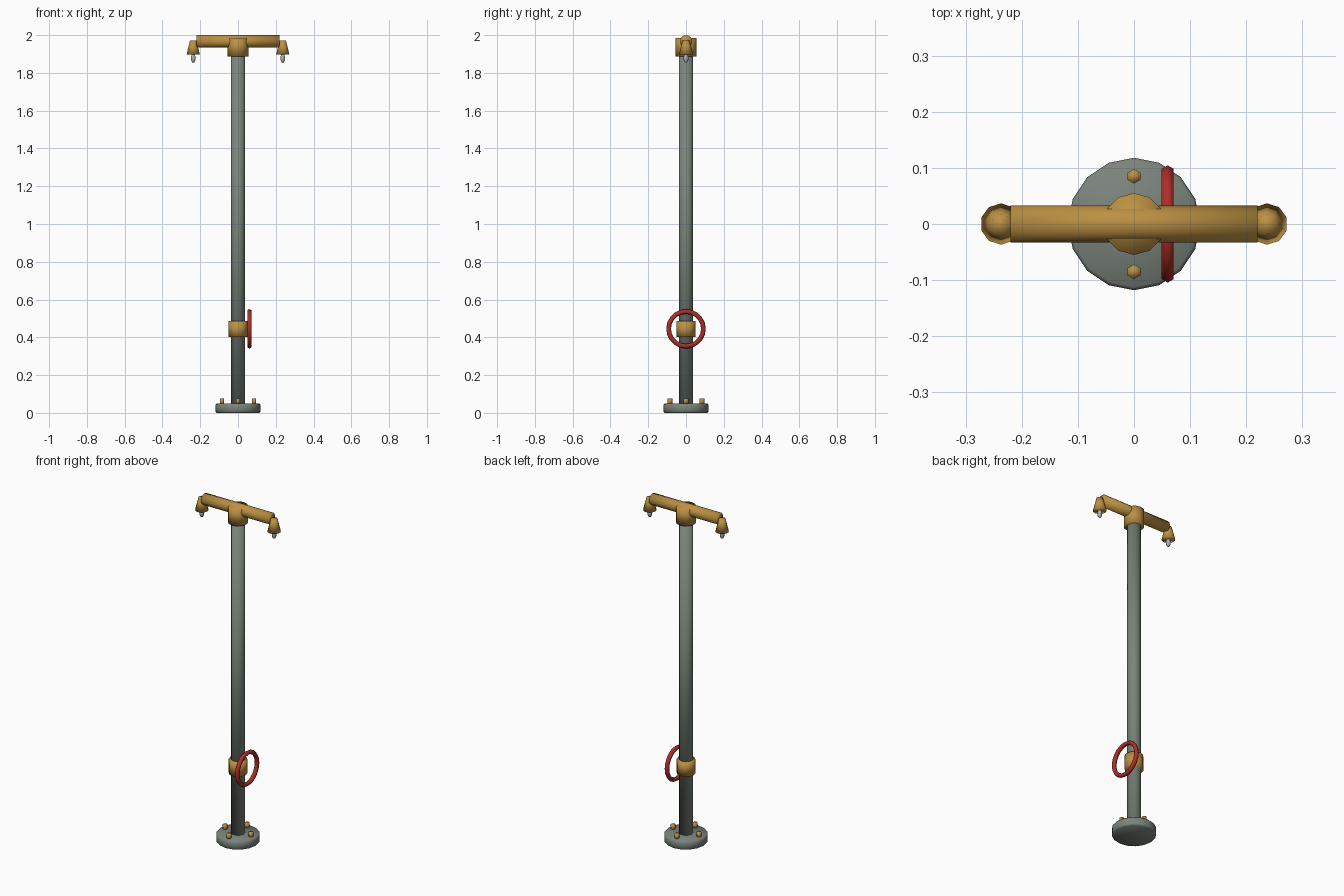
import bpy
import math

if "Cube" in bpy.data.objects:
    bpy.data.objects.remove(bpy.data.objects["Cube"], do_unlink=True)


def make_material(name, color):
    mat = bpy.data.materials.new(name)
    mat.use_nodes = True
    mat.diffuse_color = (*color, 1)
    mat.node_tree.nodes["Principled BSDF"].inputs["Base Color"].default_value = (*color, 1)
    return mat


brass = make_material("brass", (0.50, 0.28, 0.055))
steel = make_material("grey_steel", (0.20, 0.23, 0.20))
red = make_material("red_paint", (0.42, 0.028, 0.022))
chrome = make_material("pale_metal", (0.38, 0.45, 0.48))


def finish(name, mat):
    obj = bpy.context.object
    obj.name = name
    obj.data.materials.append(mat)
    bpy.ops.object.shade_smooth()
    return obj


def tube(name, mat, radius, bottom, top, sides, x=0, y=0, top_radius=None):
    """Upright cylinder, or a tapered one when top_radius is given."""
    bpy.ops.mesh.primitive_cone_add(
        vertices=sides, radius1=radius,
        radius2=radius if top_radius is None else top_radius,
        depth=top - bottom, location=(x, y, (bottom + top) / 2))
    return finish(name, mat)


# Base flange with a softened rim, and its ring of bolts
base = tube("base_flange", steel, 0.118, 0, 0.05, 16)
bevel = base.modifiers.new("rim", "BEVEL")
bevel.width = 0.006
bevel.segments = 1
for i in range(4):
    a = i * math.pi / 2
    tube(f"flange_bolt_{i + 1}", brass, 0.013, 0.045, 0.076, 6,
         0.085 * math.cos(a), 0.085 * math.sin(a))

# Standpipe, valve collar and top fitting
tube("standpipe", steel, 0.038, 0.04, 1.92, 12)
tube("valve_collar", brass, 0.05, 0.402, 0.486, 12)
tube("top_fitting", brass, 0.055, 1.888, 1.985, 12)

# Handwheel on the model's left side
bpy.ops.mesh.primitive_torus_add(
    major_radius=0.092, minor_radius=0.0125, major_segments=20, minor_segments=6,
    location=(0.06, 0, 0.445), rotation=(0, math.pi / 2, 0))
finish("handwheel", red)

# Cross arm
bpy.ops.mesh.primitive_cylinder_add(
    vertices=12, radius=0.033, depth=0.44, location=(0, 0, 1.967),
    rotation=(0, math.pi / 2, 0))
finish("cross_arm", brass)

# Flared nozzles with rounded tips at both ends
for side, x in (("left", 0.237), ("right", -0.237)):
    tube(side + "_nozzle", brass, 0.037, 1.897, 1.972, 10, x, 0, 0.018)
    bpy.ops.mesh.primitive_uv_sphere_add(
        segments=10, ring_count=8, radius=0.013, location=(x, 0, 1.878))
    bpy.context.object.scale.z = 1.9
    finish(side + "_nozzle_tip", chrome)
